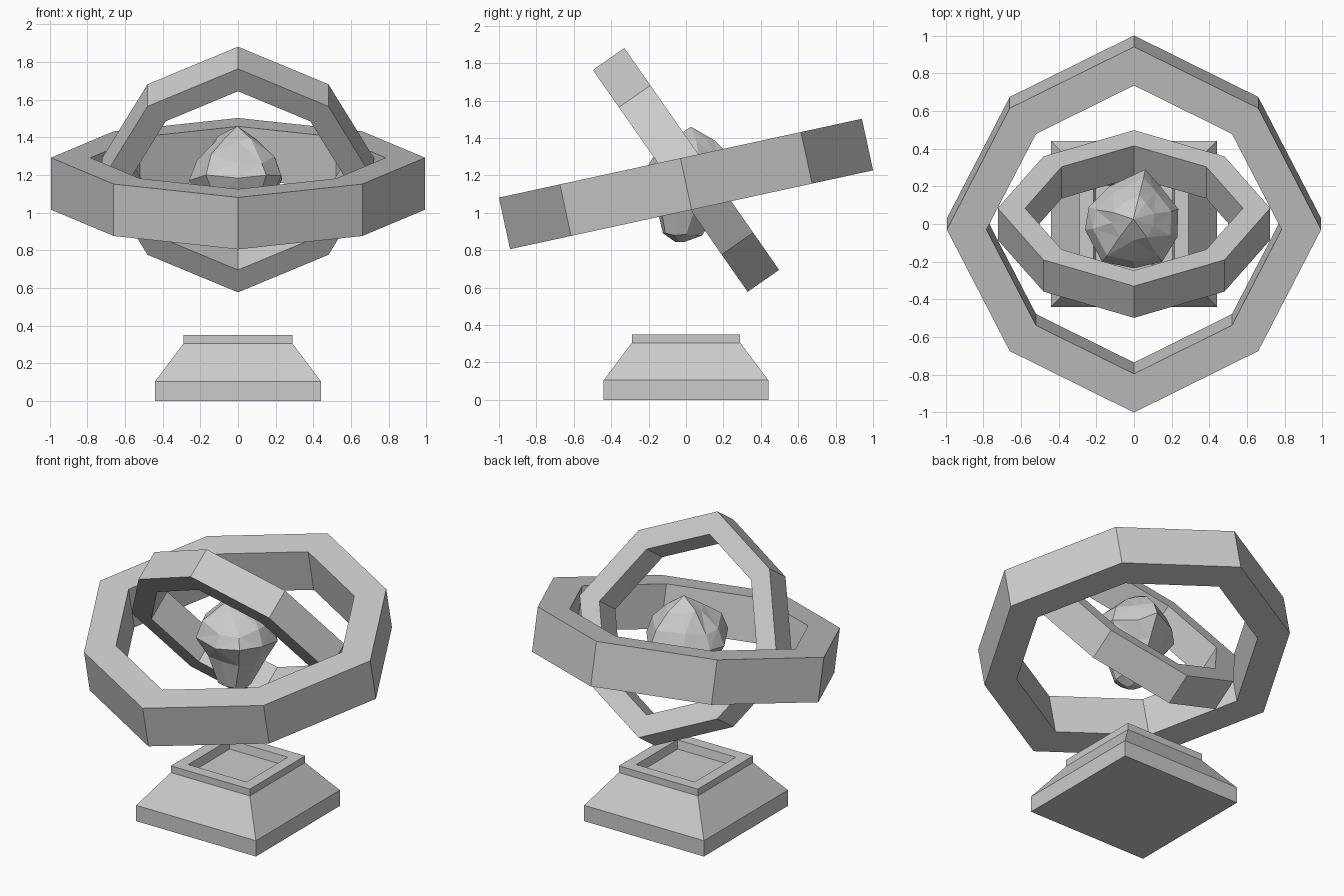
import bpy, bmesh, random
from math import radians

if "Cube" in bpy.data.objects:
    bpy.data.objects.remove(bpy.data.objects["Cube"])

random.seed(4)


def loft(name, rows, closed=False):
    """Skin a list of equal-length point loops; cap the ends unless closed."""
    bm = bmesh.new()
    loops = [[bm.verts.new(p) for p in row] for row in rows]
    n = len(rows[0])
    pairs = list(zip(loops, loops[1:] + loops[:1])) if closed else list(zip(loops, loops[1:]))
    for a, b in pairs:
        for i in range(n):
            j = (i + 1) % n
            bm.faces.new((a[i], a[j], b[j], b[i]))
    if not closed:
        bm.faces.new(loops[0][::-1])
        bm.faces.new(loops[-1])
    bmesh.ops.recalc_face_normals(bm, faces=bm.faces)
    me = bpy.data.meshes.new(name)
    bm.to_mesh(me)
    bm.free()
    ob = bpy.data.objects.new(name, me)
    bpy.context.collection.objects.link(ob)
    return ob


def octagon(r, z):
    d = 0.664 * r
    return [(r, 0, z), (d, d, z), (0, r, z), (-d, d, z),
            (-r, 0, z), (-d, -d, z), (0, -r, z), (d, -d, z)]


def ring(name, outer, inner, height, z, tilt):
    h = height / 2
    ob = loft(name, [octagon(outer, -h), octagon(outer, h),
                     octagon(inner, h), octagon(inner, -h)], closed=True)
    ob.location.z = z
    ob.rotation_euler.x = radians(tilt)


# Tilted eight-sided rings
ring("outer_ring", 0.993, 0.783, 0.282, 1.154, 12.25)
ring("inner_ring", 0.723, 0.578, 0.205, 1.229, -55.1)

# Square pedestal with a recessed top
steps = [(0.44, 0), (0.44, 0.105), (0.29, 0.305), (0.29, 0.35), (0.215, 0.35), (0.205, 0.295)]
loft("pedestal", [[(-s, -s, z), (s, -s, z), (s, s, z), (-s, s, z)] for s, z in steps])

# Rough floating crystal: one irregular outline, scaled and jittered by height
outline = [(0.235, 0.08), (0.14, 0.2), (0.06, 0.29), (-0.13, 0.2), (-0.24, 0.09),
           (-0.26, -0.03), (-0.17, -0.2), (0, -0.235), (0.15, -0.2), (0.23, -0.07)]
levels = [(0.845, 0.12, 0), (0.885, 0.4, 0.01), (1.06, 0.7, 0.03), (1.18, 1.0, 0.025),
          (1.29, 0.84, 0.03), (1.39, 0.45, 0.015), (1.46, 0.03, 0)]
rows = []
for z, s, jit in levels:
    shift = -0.03 if z < 1 else 0.02 if z > 1.3 else 0
    rows.append([(x * s, y * s + shift, z + random.uniform(-jit, jit)) for x, y in outline])
crystal = loft("crystal", rows)
bm = bmesh.new()
bm.from_mesh(crystal.data)
bmesh.ops.remove_doubles(bm, verts=bm.verts, dist=0.025)
bmesh.ops.triangulate(bm, faces=bm.faces)
bmesh.ops.recalc_face_normals(bm, faces=bm.faces)
bm.to_mesh(crystal.data)
bm.free()
